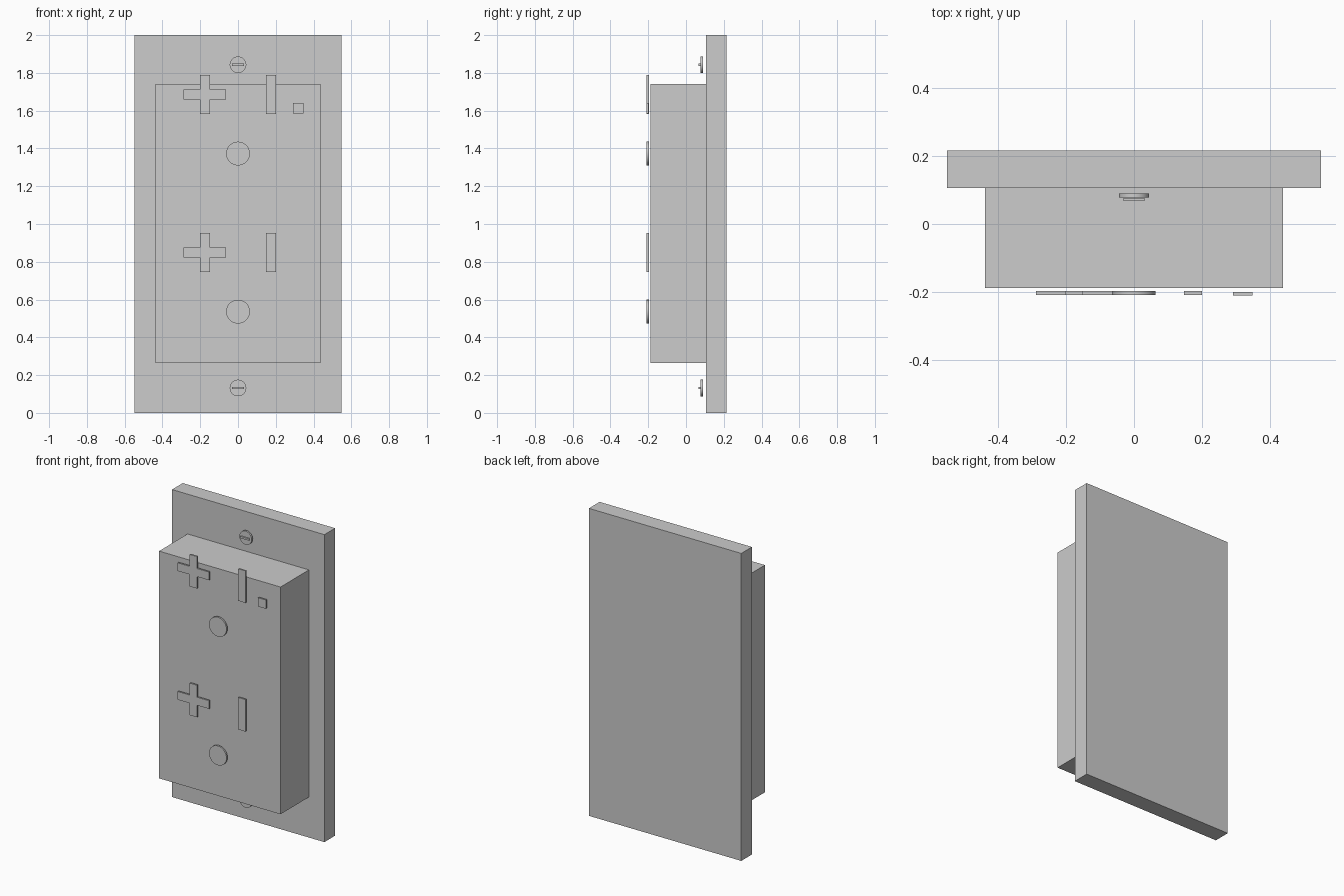
import bpy
import bmesh
import math

if "Cube" in bpy.data.objects:
    bpy.data.objects.remove(bpy.data.objects["Cube"])

grey = bpy.data.materials.new("light_grey")
grey.diffuse_color = (0.604, 0.604, 0.604, 1)
grey.use_nodes = True
grey.node_tree.nodes["Principled BSDF"].inputs["Base Color"].default_value = grey.diffuse_color


def prism(name, outline, y0, y1):
    """Extrude a closed (x, z) outline from y0 (front) to y1 (back)."""
    bm = bmesh.new()
    face = bm.faces.new([bm.verts.new((x, y0, z)) for x, z in outline])
    ext = bmesh.ops.extrude_face_region(bm, geom=[face])
    for v in ext["geom"]:
        if isinstance(v, bmesh.types.BMVert):
            v.co.y = y1
    bmesh.ops.recalc_face_normals(bm, faces=bm.faces)
    mesh = bpy.data.meshes.new(name)
    bm.to_mesh(mesh)
    bm.free()
    mesh.materials.append(grey)
    obj = bpy.data.objects.new(name, mesh)
    bpy.context.collection.objects.link(obj)
    return obj


def box(name, x0, x1, z0, z1, y0, y1):
    return prism(name, [(x0, z0), (x1, z0), (x1, z1), (x0, z1)], y0, y1)


def disc(name, z, r, y0, y1, n=32):
    pts = [(r * math.cos(2 * math.pi * i / n), z + r * math.sin(2 * math.pi * i / n))
           for i in range(n)]
    obj = prism(name, pts, y0, y1)
    bpy.context.view_layer.objects.active = obj
    obj.select_set(True)
    bpy.ops.object.shade_smooth_by_angle(angle=math.radians(30))
    obj.select_set(False)


def plus(name, x, z, w, h, t, y0, y1):
    """Plus-shaped plate: half width w, half height h, half arm thickness t."""
    pts = [(t, t), (t, h), (-t, h), (-t, t), (-w, t), (-w, -t),
           (-t, -t), (-t, -h), (t, -h), (t, -t), (w, -t), (w, t)]
    prism(name, [(x + a, z + b) for a, b in pts], y0, y1)


# wall plate and raised socket body
box("wall_plate", -0.548, 0.548, 0, 2, 0.105, 0.215)
box("socket_body", -0.437, 0.437, 0.263, 1.741, -0.187, 0.105)

# two outlets: T-shaped neutral slot, live slot, round ground hole
F0, F1 = -0.208, -0.197
for label, z in (("lower", 0.849), ("upper", 1.686)):
    plus(label + "_cross_slot", -0.1755, z, 0.1125, 0.104, 0.0265, F0, F1)
    box(label + "_straight_slot", 0.147, 0.2, z - 0.104, z + 0.104, F0, F1)
    disc(label + "_ground_hole", z - 0.313, 0.063, F0, F1)

# indicator light
box("indicator_light", 0.291, 0.347, 1.584, 1.641, -0.21, -0.199)

# mounting screws
for label, z in (("lower", 0.132), ("upper", 1.843)):
    disc(label + "_screw_head", z, 0.044, 0.077, 0.089)
    box(label + "_screw_slot", -0.031, 0.031, z - 0.006, z + 0.006, 0.067, 0.076)
